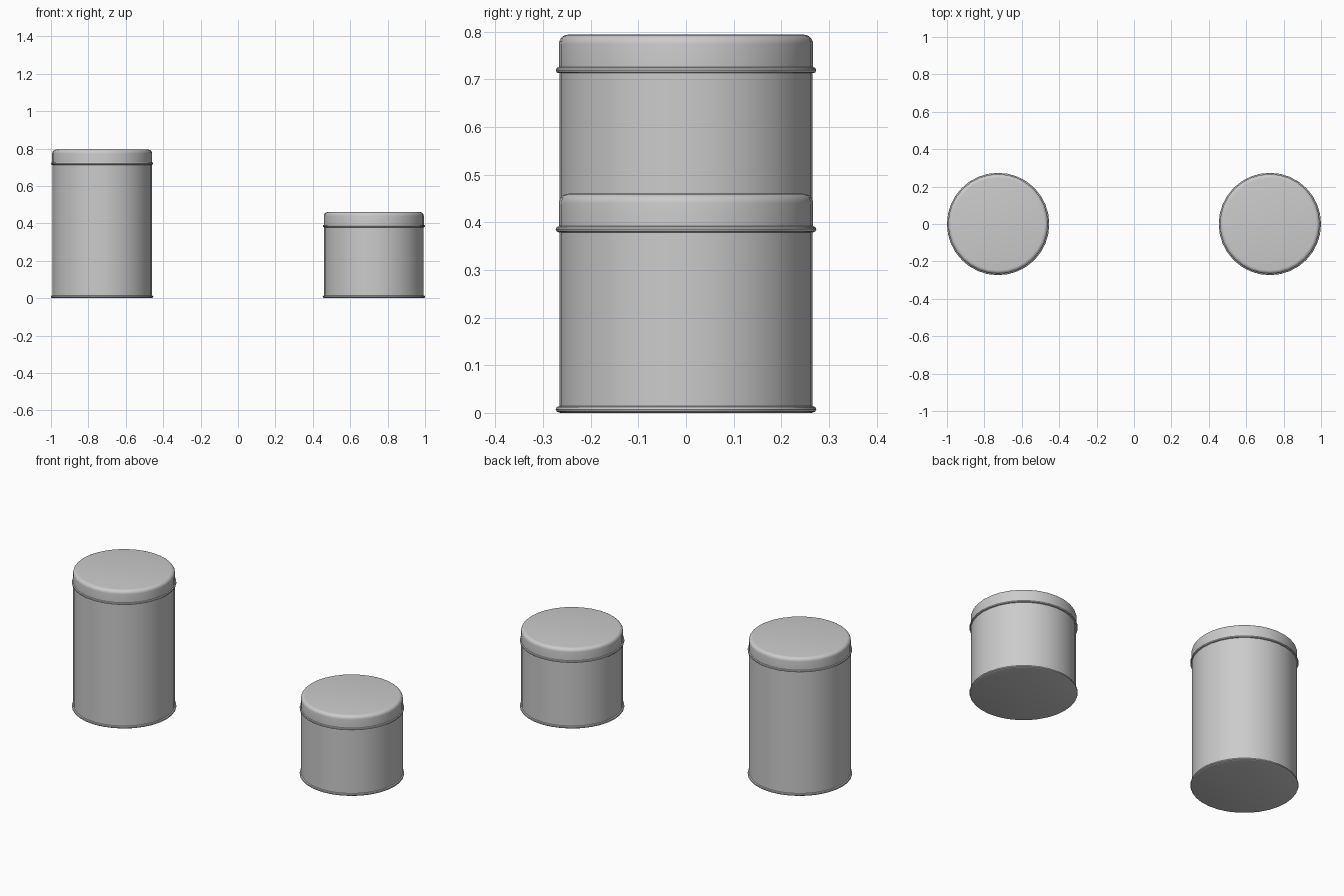
import bpy, bmesh, math

if "Cube" in bpy.data.objects:
    bpy.data.objects.remove(bpy.data.objects["Cube"])

SIDES = 32


def lathe(name, profile, x):
    """Revolve an (r, z) profile into a closed round part; ends are capped."""
    bm = bmesh.new()
    rings = []
    for r, z in profile:
        rings.append([bm.verts.new((r * math.cos(2 * math.pi * i / SIDES),
                                    r * math.sin(2 * math.pi * i / SIDES), z))
                      for i in range(SIDES)])
    for a, b in zip(rings, rings[1:]):
        for i in range(SIDES):
            j = (i + 1) % SIDES
            bm.faces.new((a[i], a[j], b[j], b[i]))
    bm.faces.new(rings[0][::-1])
    bm.faces.new(rings[-1])
    bmesh.ops.recalc_face_normals(bm, faces=bm.faces)
    mesh = bpy.data.meshes.new(name)
    bm.to_mesh(mesh)
    bm.free()
    obj = bpy.data.objects.new(name, mesh)
    bpy.context.collection.objects.link(obj)
    obj.location.x = x
    bpy.ops.object.select_all(action='DESELECT')
    obj.select_set(True)
    bpy.context.view_layer.objects.active = obj
    bpy.ops.object.shade_smooth_by_angle(angle=math.radians(40))
    return obj


def bead(z, wall):
    """Half-round rolled edge standing out from the wall, centred on z."""
    return [(wall + 0.0065 * math.cos(a), z + 0.0065 * math.sin(a))
            for a in (math.radians(d) for d in (-90, -45, 0, 45, 90))]


def canister(label, x, height):
    wall, corner = 0.267, 0.02
    seam = height - 0.0745
    # Body with rolled foot rim
    lathe(label + "_body", [(wall - 0.003, 0.0)] + bead(0.0075, wall)
          + [(wall - 0.001, 0.0145), (wall - 0.001, seam)], x)
    # Lid with rolled lower rim and rounded shoulder
    shoulder = [(wall - corner + corner * math.cos(a),
                 height - corner + corner * math.sin(a))
                for a in (math.radians(d) for d in range(0, 91, 18))]
    lathe(label + "_lid", [(wall - 0.003, seam - 0.0065)] + bead(seam, wall)
          + shoulder, x)


canister("tall_canister", -0.7265, 0.794)
canister("short_canister", 0.7265, 0.46)
